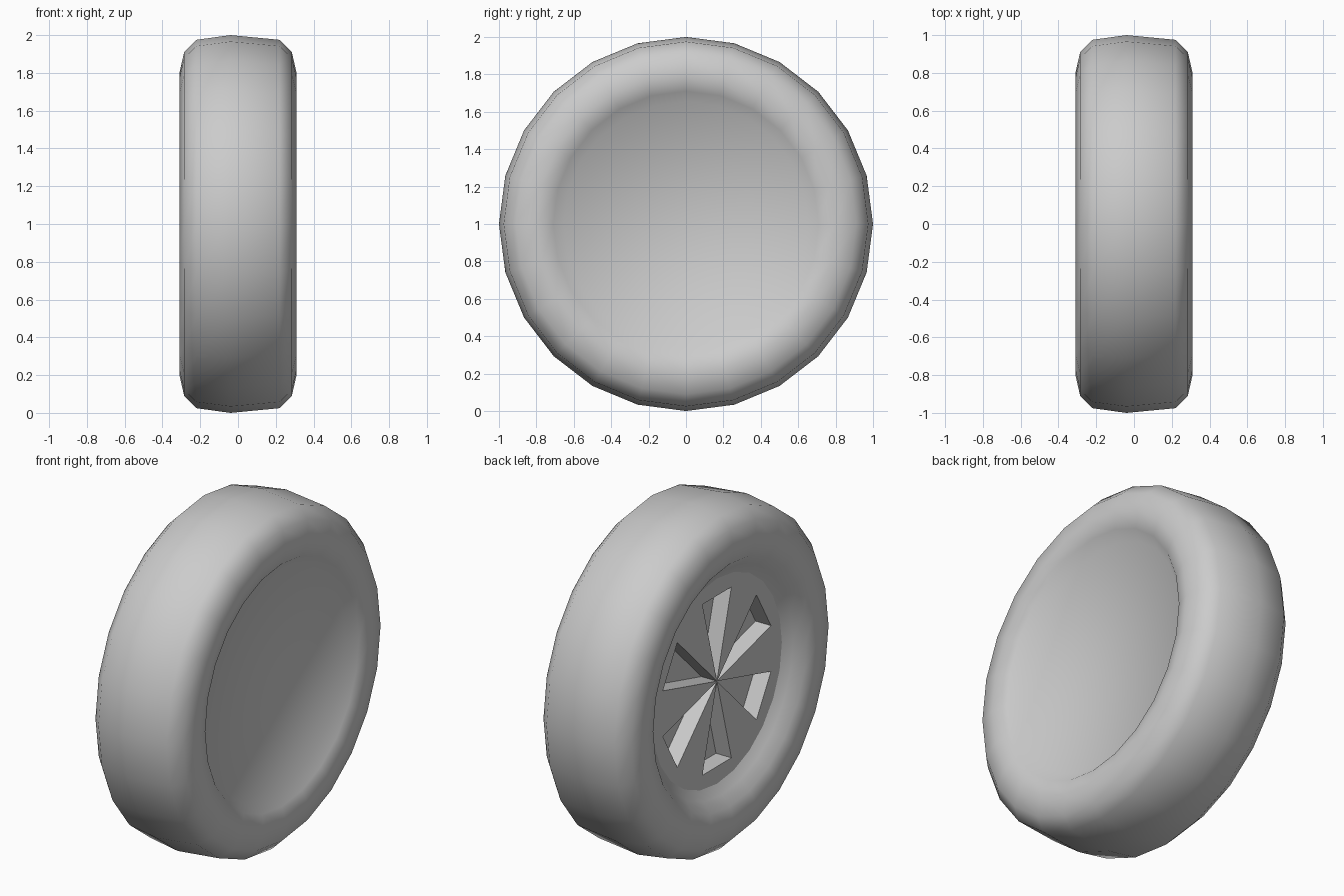
import bpy, bmesh
from math import sin, cos, radians

if "Cube" in bpy.data.objects:
    bpy.data.objects.remove(bpy.data.objects["Cube"])

SIDES = 24
AXLE_Z = 1.0


def ring_point(x, r, deg):
    a = radians(deg)
    return (x, r * sin(a), AXLE_Z + r * cos(a))


def finish(bm, name, smooth_angle):
    bmesh.ops.remove_doubles(bm, verts=bm.verts, dist=1e-5)
    bmesh.ops.recalc_face_normals(bm, faces=bm.faces)
    mesh = bpy.data.meshes.new(name)
    bm.to_mesh(mesh)
    bm.free()
    obj = bpy.data.objects.new(name, mesh)
    bpy.context.collection.objects.link(obj)
    bpy.ops.object.select_all(action='DESELECT')
    obj.select_set(True)
    bpy.context.view_layer.objects.active = obj
    if smooth_angle:
        bpy.ops.object.shade_smooth_by_angle(angle=radians(smooth_angle))
    return obj


def lathe(bm, profile):
    """Revolve (x, radius) points around the axle."""
    rings = [[bm.verts.new(ring_point(x, r, i * 360 / SIDES)) for i in range(SIDES)]
             for x, r in profile]
    for a, b in zip(rings, rings[1:]):
        for i in range(SIDES):
            j = (i + 1) % SIDES
            bm.faces.new((a[i], a[j], b[j], b[i]))
    return rings


# Tyre: rounded section, with the solid cover closing the right side
bm = bmesh.new()
rings = lathe(bm, [(-0.20, 0.60), (-0.234, 0.655), (-0.285, 0.71), (-0.31, 0.80),
                   (-0.285, 0.91), (-0.22, 0.975), (-0.04, 1.0), (0.22, 0.975),
                   (0.285, 0.91), (0.31, 0.80), (0.285, 0.71), (0.234, 0.655)])
bm.faces.new(rings[-1])
finish(bm, "tyre", 50)

# Spoked rim on the left side: six wedge pockets meeting at the hub
bm = bmesh.new()
FACE_X, FLOOR_X, POCKET_R, RIM_R = -0.20, -0.10, 0.517, 0.60


def face(*pts):
    bm.faces.new([bm.verts.new(p) for p in pts])


for k in range(12):
    a, b = 30 * k - 15, 30 * k + 15
    hub = ring_point(FACE_X, 0, 0)
    pa, pb = ring_point(FACE_X, POCKET_R, a), ring_point(FACE_X, POCKET_R, b)
    # outer band of the rim
    face(pa, pb, *[ring_point(FACE_X, RIM_R, t) for t in (b, (a + b) / 2, a)])
    if k % 2:
        face(hub, pa, pb)                       # spoke
    else:                                       # pocket walls and floor
        deep_hub = ring_point(FLOOR_X, 0, 0)
        da, db = ring_point(FLOOR_X, POCKET_R, a), ring_point(FLOOR_X, POCKET_R, b)
        face(hub, pa, da, deep_hub)
        face(hub, deep_hub, db, pb)
        face(pa, pb, db, da)
        face(deep_hub, da, db)
finish(bm, "spoked_rim", 0)
